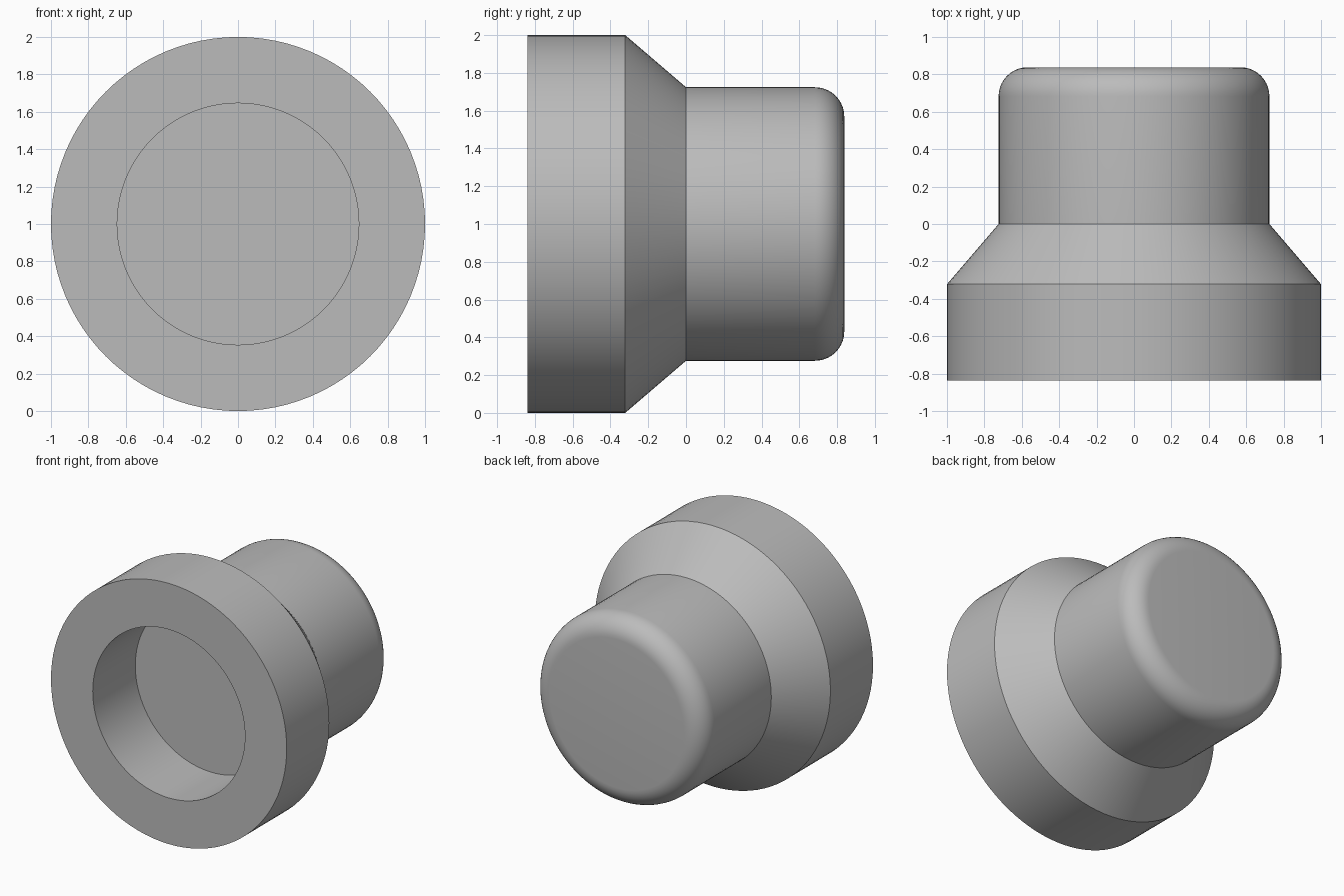
import bpy, bmesh
from math import sin, cos, pi, radians
from mathutils import Vector

cube = bpy.data.objects.get("Cube")
if cube:
    bpy.data.objects.remove(cube, do_unlink=True)

SEGMENTS = 96
CENTRE = Vector((0, 0, 1))
FRONT, SHOULDER, NECK, BACK = -0.838, -0.322, 0.0, 0.838
RIM_R, NECK_R, BORE_R, FILLET = 1.0, 0.724, 0.646, 0.155

# Plain grey finish
grey = bpy.data.materials.new("plain grey")
grey.use_nodes = True
colour = (0.5, 0.5, 0.5, 1)
grey.diffuse_color = colour
grey.node_tree.nodes["Principled BSDF"].inputs["Base Color"].default_value = colour

# Profile as (radius, y): recess floor, bore, rim, cone, neck, rounded end
profile = [(0, SHOULDER), (BORE_R, SHOULDER), (BORE_R, FRONT), (RIM_R, FRONT),
           (RIM_R, SHOULDER), (NECK_R, NECK)]
for i in range(11):
    a = pi / 2 * i / 10
    profile.append((NECK_R - FILLET + FILLET * cos(a), BACK - FILLET + FILLET * sin(a)))
profile.append((0, BACK))

# Revolve the profile about the y axis
bm = bmesh.new()
verts = [bm.verts.new(CENTRE + Vector((r, y, 0))) for r, y in profile]
edges = [bm.edges.new(pair) for pair in zip(verts, verts[1:])]
bmesh.ops.spin(bm, geom=verts + edges, cent=CENTRE, axis=(0, 1, 0),
               angle=2 * pi, steps=SEGMENTS)
bmesh.ops.remove_doubles(bm, verts=bm.verts, dist=0.0005)
bmesh.ops.recalc_face_normals(bm, faces=bm.faces)
mesh = bpy.data.meshes.new("socketed_plug")
bm.to_mesh(mesh)
bm.free()
mesh.materials.append(grey)
plug = bpy.data.objects.new("socketed_plug", mesh)
bpy.context.collection.objects.link(plug)

# Smooth round surfaces with crisp rims
bpy.ops.object.select_all(action="DESELECT")
plug.select_set(True)
bpy.context.view_layer.objects.active = plug
bpy.ops.object.shade_smooth_by_angle(angle=radians(30))
